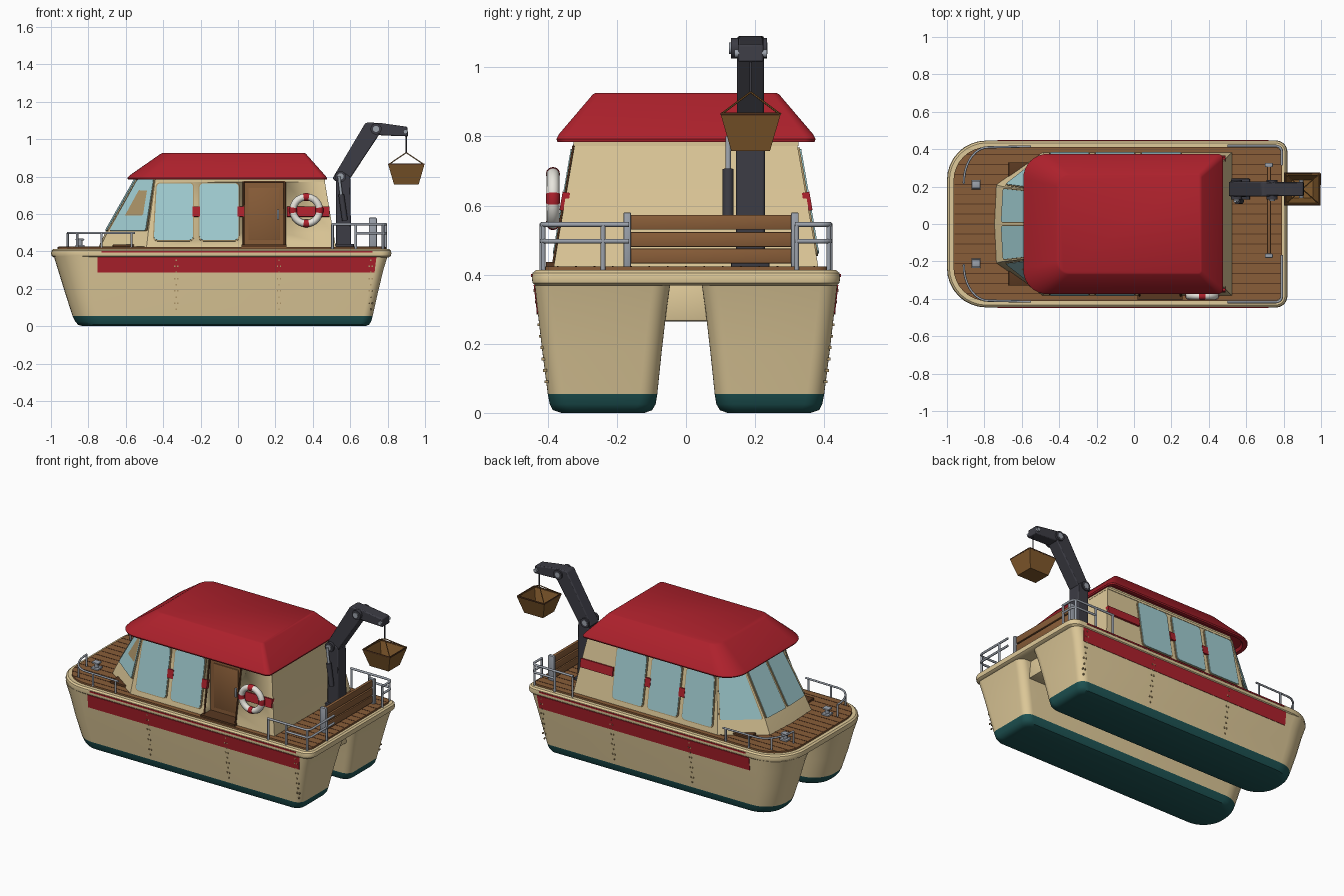
import bpy, bmesh, math
from mathutils import Vector, Matrix

if "Cube" in bpy.data.objects:
    bpy.data.objects.remove(bpy.data.objects["Cube"])

COL = dict(cream=(.74, .59, .32), red=(.42, .015, .025), teal=(.013, .09, .09), wood=(.25, .11, .04),
           darkwood=(.10, .04, .015), glass=(.36, .62, .65), dark=(.045, .045, .058),
           steel=(.33, .36, .41), white=(.8, .78, .72), basket=(.22, .10, .025), trim=(.42, .30, .14))
MAT = {}
for k, c in COL.items():
    MAT[k] = bpy.data.materials.new(k)
    MAT[k].diffuse_color = (*c, 1)

def finish(ob, mat, angle=35):
    ob.data.materials.clear()
    ob.data.materials.append(MAT[mat])
    bpy.ops.object.select_all(action='DESELECT')
    ob.select_set(True)
    bpy.context.view_layer.objects.active = ob
    bpy.ops.object.shade_smooth_by_angle(angle=math.radians(angle))
    return ob

def from_bm(name, bm, mat):
    bmesh.ops.recalc_face_normals(bm, faces=bm.faces)
    me = bpy.data.meshes.new(name)
    bm.to_mesh(me)
    bm.free()
    ob = bpy.data.objects.new(name, me)
    bpy.context.collection.objects.link(ob)
    return finish(ob, mat)

def loft(name, rings, mat):
    bm = bmesh.new()
    vs = [[bm.verts.new(p) for p in r] for r in rings]
    n = len(vs[0])
    for a, b in zip(vs, vs[1:]):
        for i in range(n):
            bm.faces.new((a[i], a[(i + 1) % n], b[(i + 1) % n], b[i]))
    bm.faces.new(vs[0])
    bm.faces.new(vs[-1])
    return from_bm(name, bm, mat)

def boxes(name, items, mat, bevel=0):
    bm = bmesh.new()
    for x0, x1, y0, y1, z0, z1 in items:
        m = Matrix.Translation(((x0 + x1) / 2, (y0 + y1) / 2, (z0 + z1) / 2)) @ Matrix.Diagonal((x1 - x0, y1 - y0, z1 - z0, 1))
        bmesh.ops.create_cube(bm, size=1, matrix=m)
    if bevel:
        bmesh.ops.bevel(bm, geom=bm.edges[:], offset=bevel, segments=2, affect='EDGES', profile=.5)
    return from_bm(name, bm, mat)

def tube(name, paths, r, mat, res=3):
    cu = bpy.data.curves.new(name, 'CURVE')
    cu.dimensions = '3D'
    cu.bevel_depth, cu.bevel_resolution, cu.use_fill_caps = r, res, True
    for pts in paths:
        sp = cu.splines.new('POLY')
        sp.points.add(len(pts) - 1)
        for p, q in zip(sp.points, pts):
            p.co = (*q, 1)
    ob = bpy.data.objects.new(name, cu)
    bpy.context.collection.objects.link(ob)
    bpy.ops.object.select_all(action='DESELECT')
    ob.select_set(True)
    bpy.context.view_layer.objects.active = ob
    bpy.ops.object.convert(target='MESH')
    return finish(bpy.context.view_layer.objects.active, mat, 50)

def outline(x0, x1, y0, y1, z, rf, rr, n=8):
    pts = []
    for cx, cy, r, a0 in ((x1 - rr, y1 - rr, rr, 0), (x0 + rf, y1 - rf, rf, 90), (x0 + rf, y0 + rf, rf, 180), (x1 - rr, y0 + rr, rr, 270)):
        for i in range(n + 1):
            a = math.radians(a0 + 90 * i / n)
            pts.append((cx + r * math.cos(a), cy + r * math.sin(a), z))
    return pts

def panel(name, quad, t, mat, r=0.0):
    a, b, c, d = map(Vector, quad)
    w, h = (b - a).length, (d - a).length
    nrm = (b - a).cross(d - a).normalized()
    ring = [((1 - v) * ((1 - u) * a + u * b) + v * ((1 - u) * d + u * c))
            for u, v in ((p[0] / w, p[1] / h) for p in outline(0, w, 0, h, 0, max(r, .0005), max(r, .0005), 4))]
    return loft(name, [[p - nrm * t for p in ring], [p + nrm * t for p in ring]], mat)

# catamaran hulls with teal bottoms, side stripes, seams and rivets
hull_y = lambda z: .400 + (z - .055) * .117
def hull_ring(x0, x1, yi, yo, z, s, rf=.17, rr=.05):
    return [(x, s * y, zz) for x, y, zz in outline(x0, x1, yi, yo, z, rf, rr)]
for s, side in ((-1, 'near'), (1, 'far')):
    loft('hull_bottom_' + side, [hull_ring(-.83, .68, .12, .36, 0, s, .11, .04), hull_ring(-.855, .70, .098, .385, .008, s, .13),
         hull_ring(-.87, .712, .088, .394, .025, s, .135), hull_ring(-.885, .72, .083, .40, .055, s, .14)], 'teal')
    loft('hull_' + side, [hull_ring(-.885, .72, .083, .40, .055, s, .14), hull_ring(-.925, .748, .070, .416, .18, s, .15),
         hull_ring(-.962, .777, .056, .430, .30, s), hull_ring(-.985, .80, .045, .438, .375, s)], 'cream')
    panel('hull_stripe_' + side, [(-.75, s * hull_y(.287), .287), (.73, s * hull_y(.287), .287),
          (.74, s * hull_y(.37), .37), (-.75, s * hull_y(.37), .37)], .004, 'red')
    boxes('rim_line_' + side, [(-.73, .72, s * .444 - .004, s * .444 + .004, .393, .402)], 'red')
    rivets = []
    for x in (-.33, .22, .71):
        for k in range(9):
            z = .09 + k * .033
            for dx in ((-.008, .008) if k % 2 else (0,)):
                y = s * hull_y(z)
                rivets.append((x + dx - .003, x + dx + .003, y - .006, y + .006, z - .004, z + .004))
    boxes('hull_rivets_' + side, rivets, 'trim')
boxes('hull_bridge', [(-.86, .72, -.1, .1, .265, .38)], 'cream', .006)

# deck rim and planked deck
loft('deck_rim', [outline(-.985, .805, -.435, .435, .368, .2, .05), outline(-.997, .817, -.444, .444, .376, .21, .06),
     outline(-1, .82, -.446, .446, .39, .21, .06), outline(-.997, .817, -.444, .444, .405, .21, .06),
     outline(-.987, .807, -.434, .434, .413, .2, .05)], 'cream')
loft('deck', [outline(-.965, .79, -.412, .412, .40, .18, .04), outline(-.965, .79, -.412, .412, .424, .18, .04)], 'wood')
grooves = []
for i in range(-7, 8):
    y = i * .053
    xf = -.96 + max(0, .18 - math.sqrt(max(0, .18 ** 2 - max(0, abs(y) - .232) ** 2)))
    grooves.append((xf, .785, y - .0025, y + .0025, .42, .4252))
boxes('deck_grooves', grooves, 'darkwood')
boxes('deck_hatches', [(-.67, -.55, s * .27 - .06, s * .27 + .06, .42, .437) for s in (-1, 1)], 'darkwood', .003)

# cabin body
LOW = [(-.75, 0), (-.74, .21), (-.49, .384)]
MID = [(-.71, 0), (-.70, .20), (-.48, .37)]
TOP = [(-.54, 0), (-.53, .18), (-.44, .318)]
def cabin_ring(f, xr, z):
    half = f + [(xr, f[-1][1])]
    return [(x, y, z) for x, y in half] + [(x, -y, z) for x, y in reversed(half[1:])]
cabin = loft('cabin', [cabin_ring(LOW, .525, .415), cabin_ring(MID, .51, .50), cabin_ring(TOP, .46, .80)], 'cream')
cutter = boxes('door_cutter', [(.03, .25, -.5, -.30, .43, .77)], 'cream')
cutter.hide_render = True
mod = cabin.modifiers.new('doorway', 'BOOLEAN')
mod.operation, mod.object, mod.solver = 'DIFFERENCE', cutter, 'EXACT'
bpy.context.view_layer.objects.active = cabin
bpy.ops.object.modifier_apply(modifier=mod.name)
bpy.data.objects.remove(cutter)

# windscreen: two centre panes and a corner pane per side
def lerp_quad(i, j, s, m):
    P = lambda f, k, z: Vector((f[k][0], s * f[k][1], z))
    a, b, c, d = P(MID, i, .5), P(MID, j, .5), P(TOP, j, .8), P(TOP, i, .8)
    q = lambda u, v: (1 - v) * ((1 - u) * a + u * b) + v * ((1 - u) * d + u * c)
    return [q(m, .03), q(1 - m, .03), q(1 - m, .94), q(m, .94)]
for s in (-1, 1):
    for i, nm in ((0, 'centre'), (1, 'corner')):
        panel(f'windscreen_frame_{nm}', lerp_quad(i, i + 1, s, .03), .005, 'trim', .012)
        panel(f'windscreen_{nm}', lerp_quad(i, i + 1, s, .055), .008, 'glass', .012)

# side windows and red bands
def wall_y(z):
    return .370 - (z - .50) * .1733 if z > .5 else .370 + (.5 - z) * .165
def side_quad(x0, x1, z0, z1, s, lean0=0, lean1=0):
    return [(x0, s * wall_y(z0), z0), (x1, s * wall_y(z0), z0), (x1 + lean1, s * wall_y(z1), z1), (x0 + lean0, s * wall_y(z1), z1)]
for s, wins in ((-1, 2), (1, 3)):
    for k in range(wins):
        x0, x1, ln = ((-.45, -.24, .016), (-.205, .002, .0), (.04, .25, 0))[k]
        panel('side_window_frame', side_quad(x0 - .006, x1 + .006, .454, .768, s, ln), .005, 'trim', .024)
        panel('side_window', side_quad(x0, x1, .46, .762, s, ln), .009, 'glass', .02)
    for x0, x1 in ((-.243, -.202), (-.002, .035), (.262, .49)):
        panel('cabin_band', side_quad(x0, x1, .585, .638, s), .011, 'red')

# recessed door
boxes('door', [(.03, .25, -.318, -.30, .43, .77)], 'wood')
boxes('door_inset', [(.055, .225, -.322, -.31, .46, .74)], 'wood', .003)
boxes('door_handle', [(.208, .22, -.336, -.315, .57, .625)], 'steel', .003)
boxes('door_sill', [(.02, .26, -.405, -.30, .42, .436)], 'darkwood')
for x in (.03, .25):
    tube('door_jamb', [[(x, -wall_y(z) - .001, z) for z in (.43, .5, .772)]], .006, 'darkwood', 1)
tube('door_head', [[(.03, -wall_y(.772), .772), (.25, -wall_y(.772), .772)]], .006, 'darkwood', 1)

# hip roof
loft('roof', [outline(-.555, .455, -.34, .34, .80, .10, .02), outline(-.565, .462, -.35, .35, .784, .11, .025),
     outline(-.588, .475, -.372, .372, .784, .13, .03), outline(-.592, .477, -.375, .375, .792, .13, .03),
     outline(-.58, .466, -.368, .368, .806, .13, .03), outline(-.415, .364, -.27, .27, .921, .07, .02),
     outline(-.405, .356, -.262, .262, .926, .065, .015)], 'red')
boxes('roof_trim', [(-.44, .466, -.326, .326, .772, .786)], 'cream')

# life ring with red bands
C = Vector((.365, -.385, .62))
def arc(a0, a1, n):
    return [C + Vector((.071 * math.cos(a0 + (a1 - a0) * i / n), 0, .071 * math.sin(a0 + (a1 - a0) * i / n))) for i in range(n + 1)]
tube('life_ring', [arc(0, 2 * math.pi, 40)], .019, 'white', 4)
tube('life_ring_bands', [arc(k * math.pi / 2 - .2, k * math.pi / 2 + .2, 6) for k in range(4)], .0205, 'red', 4)

# bow rails and mooring posts
for s in (-1, 1):
    bend = [(-.78 - .13 * math.sin(math.radians(t)), s * (.22 + .19 * math.cos(math.radians(t))), .498) for t in range(90, -1, -10)]
    lower = [(x, y, .462) for x, y, z in bend]
    posts = [[(x, s * y, .42), (x, s * y, .498)] for x, y in ((-.91, .22), (-.86, .37), (-.73, .412), (-.57, .415))]
    tube('bow_rail', [bend + [(-.55, s * .415, .498)]] + posts, .006, 'steel')
    boxes('mooring_base', [(-.87, -.82, s * .21 - .025, s * .21 + .025, .42, .434)], 'steel', .003)
    tube('mooring_post', [[(-.845, s * .21, .43), (-.845, s * .21, .462)]], .014, 'steel')
    boxes('mooring_cap', [(-.868, -.822, s * .21 - .02, s * .21 + .02, .457, .468)], 'steel', .004)
    # stern rails
    ye = .315 if s > 0 else .165
    rails = []
    for z in (.545, .497):
        x0 = .5 if z > .52 else .63
        rails.append([(x0, s * .417, z)] + [(.76 + .03 * math.sin(a * .314), s * (.387 + .03 * math.cos(a * .314)), z) for a in range(6)] + [(.79, s * ye, z)])
    posts = [[(x, s * y, .41), (x, s * y, .545)] for x, y in ((.505, .417), (.63, .417), (.775, .413), (.79, .24 if s < 0 else .32))]
    tube('stern_rail', rails + posts, .007, 'steel')

# stern bench
boxes('bench_slats', [(.712, .732, -.165, .31, z, z + .043) for z in (.432, .48, .53)], 'wood', .004)
boxes('bench_ends', [(.70, .742, y - .011, y + .011, .42, .58) for y in (-.17, .315)], 'steel', .004)

# crane: column, boom and jib as side profiles
def profile(name, pts, y0, y1, mat='dark'):
    ob = loft(name, [[(x, y0, z) for x, z in pts], [(x, y1, z) for x, z in pts]], mat)
    m = ob.modifiers.new('edges', 'BEVEL')
    m.width, m.segments = .006, 2
    return ob
boxes('crane_base', [(.505, .62, .13, .242, .42, .44)], 'dark', .004)
profile('crane_column', [(.525, .43), (.605, .43), (.60, .80), (.57, .82), (.525, .80)], .145, .228)
profile('crane_boom', [(.505, .79), (.535, .765), (.60, .79), (.765, 1.04), (.76, 1.08), (.695, 1.09), (.68, 1.085)], .148, .226)
profile('crane_jib', [(.69, 1.09), (.775, 1.085), (.905, 1.066), (.91, 1.015), (.77, 1.02), (.72, 1.03)], .15, .224)
for x, z in ((.548, .80), (.738, 1.055)):
    tube('crane_pivot', [[(x, .13, z), (x, .235, z)]], .03, 'dark', 5)
    tube('crane_pin', [[(x, .124, z), (x, .236, z)]], .017, 'steel', 4)
tube('crane_tip_pin', [[(.895, .14, 1.04), (.895, .235, 1.04)]], .012, 'steel')
tube('crane_ram', [[(.572, .122, .565), (.552, .122, .705)]], .016, 'dark')
tube('crane_ram_rod', [[(.552, .122, .70), (.54, .122, .80)]], .008, 'steel')

# hanging basket
Y = .187
sq = lambda rx, ry, z: [(.9 + a * rx, Y + b * ry, z) for a, b in ((1, 1), (-1, 1), (-1, -1), (1, -1))]
loft('basket', [sq(.066, .056, .758), sq(.097, .087, .865), sq(.086, .076, .865), sq(.058, .048, .77)], 'basket')
rim = sq(.094, .084, .865)
tube('basket_rim', [rim + rim[:1]], .005, 'darkwood', 1)
tube('basket_ropes', [[p, (.9, Y, .928)] for p in rim], .003, 'basket', 1)
tube('crane_cable', [[(.9, Y, 1.02), (.9, Y, .925)]], .004, 'dark', 2)

for m in bpy.data.materials:
    if m.users and not m.is_grease_pencil:
        m.use_nodes = True
        m.node_tree.nodes["Principled BSDF"].inputs["Base Color"].default_value = m.diffuse_color
